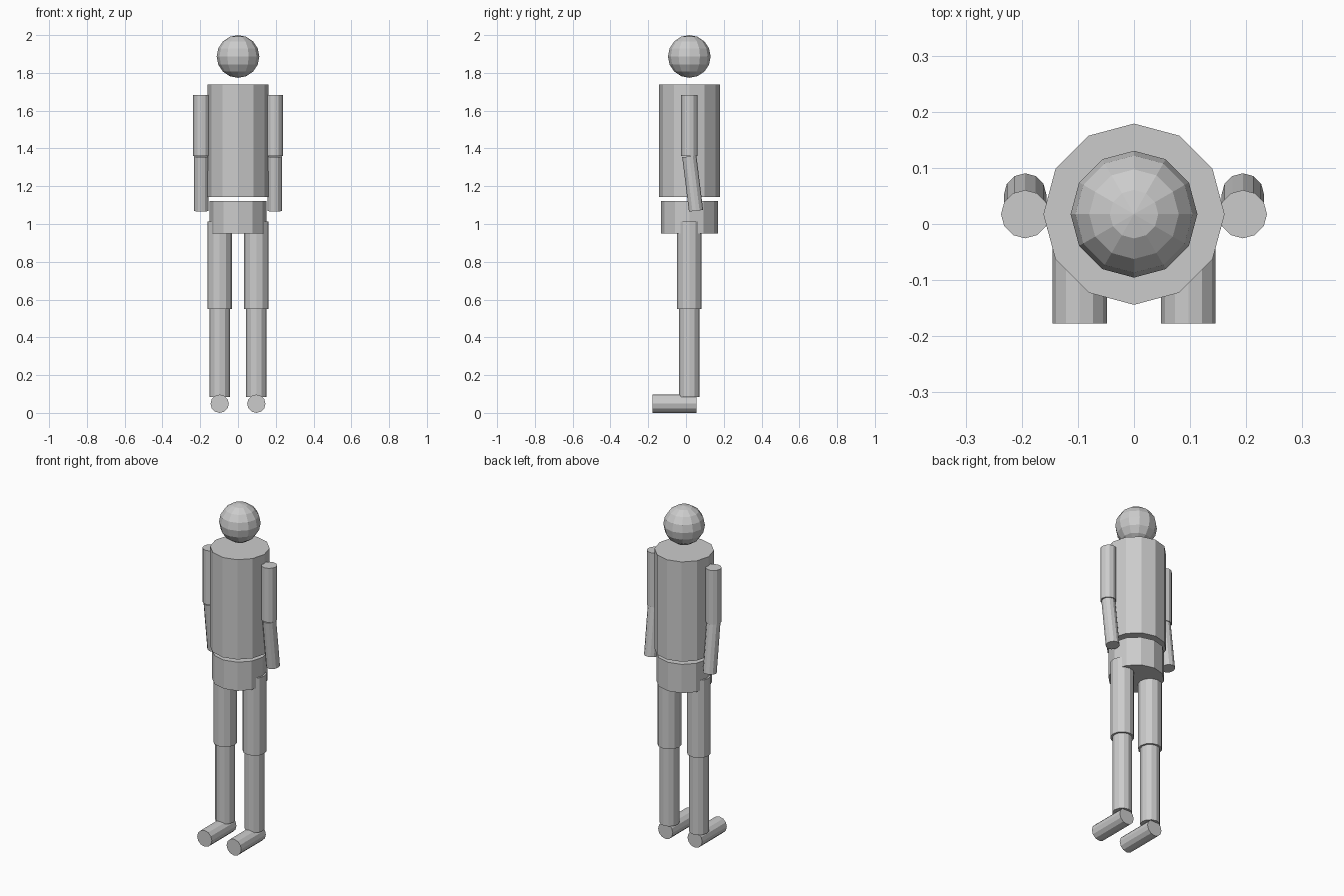
import bpy
from mathutils import Vector

if "Cube" in bpy.data.objects:
    bpy.data.objects.remove(bpy.data.objects["Cube"])

CY = 0.0175   # body axis sits slightly behind the origin
SIDES = 12


def rod(name, radius, start, end):
    """Flat-shaded 12-sided cylinder between two points."""
    a, b = Vector(start), Vector(end)
    axis = b - a
    bpy.ops.mesh.primitive_cylinder_add(
        vertices=SIDES, radius=radius, depth=axis.length, location=(a + b) / 2)
    ob = bpy.context.object
    ob.name = name
    # Lean in the YZ plane only
    ob.rotation_euler.x = Vector((0, 0, 1)).rotation_difference(axis).to_euler().x
    return ob


# Head
bpy.ops.mesh.primitive_uv_sphere_add(
    segments=SIDES, ring_count=8, radius=0.113, location=(0, CY, 1.887))
bpy.context.object.name = "head"

# Trunk
rod("torso", 0.1615, (0, CY, 1.143), (0, CY, 1.738))
rod("hips", 0.151, (0, CY, 0.951), (0, CY, 1.122))

# Limbs on both sides
for side, s in (("right", -1), ("left", 1)):
    ax, lx = s * 0.194, s * 0.097
    rod(side + "_upper_arm", 0.043, (ax, CY, 1.36), (ax, CY, 1.683))
    rod(side + "_forearm", 0.0377, (ax, 0.053, 1.07), (ax, CY, 1.358))
    rod(side + "_thigh", 0.0646, (lx, CY, 0.55), (lx, CY, 1.012))
    rod(side + "_shin", 0.0538, (lx, CY, 0.085), (lx, CY, 0.55))
    rod(side + "_foot", 0.0485, (lx, 0.055, 0.0485), (lx, -0.177, 0.0485))
